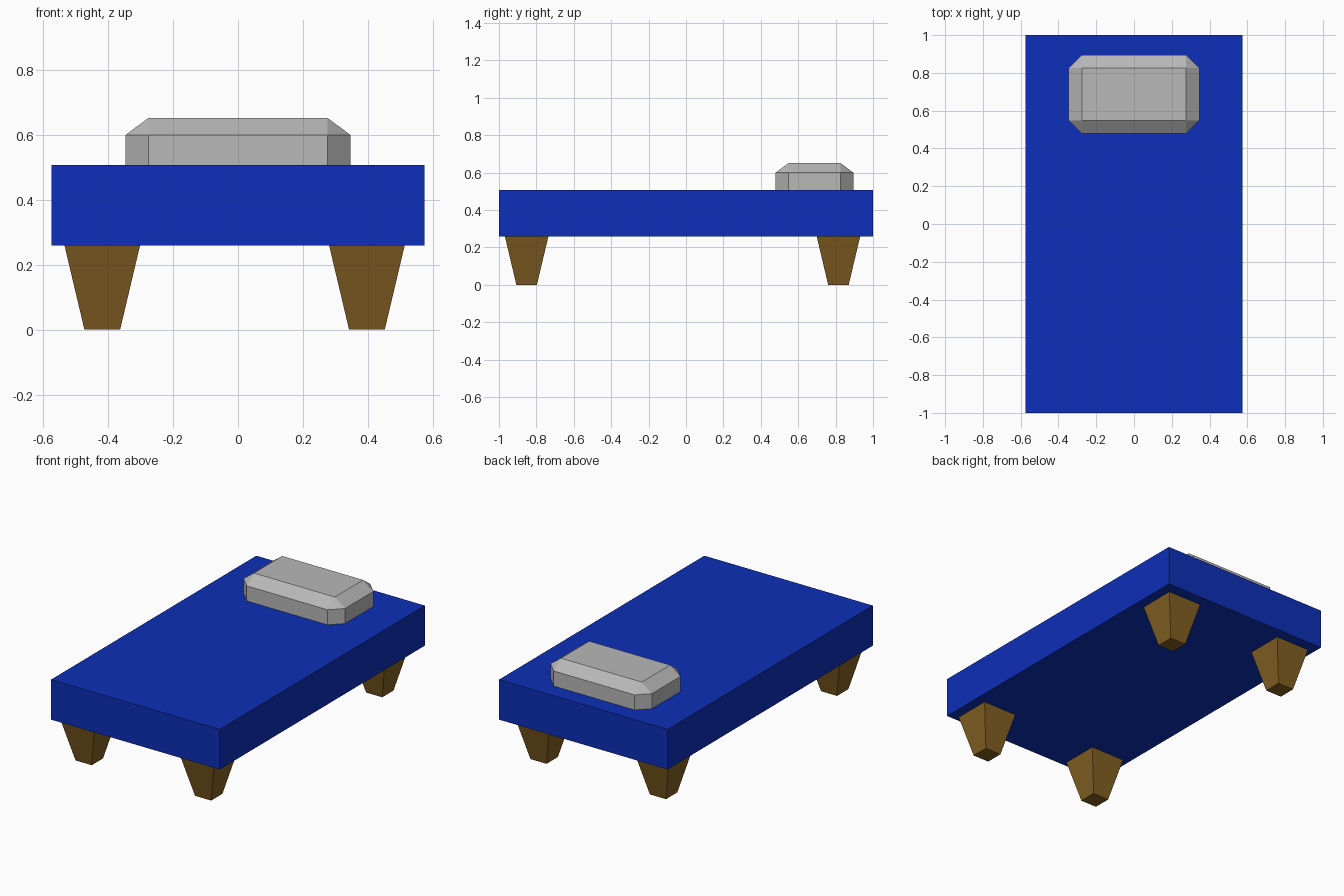
import bpy
import bmesh
from mathutils import Vector

old = bpy.data.objects.get("Cube")
if old:
    bpy.data.objects.remove(old, do_unlink=True)


def material(name, rgb):
    mat = bpy.data.materials.new(name)
    mat.use_nodes = True
    color = (*rgb, 1)
    mat.diffuse_color = color
    mat.node_tree.nodes["Principled BSDF"].inputs["Base Color"].default_value = color
    return mat


def finish(name, bm, mat, location=(0, 0, 0)):
    bmesh.ops.recalc_face_normals(bm, faces=bm.faces)
    mesh = bpy.data.meshes.new(name)
    bm.to_mesh(mesh)
    bm.free()
    mesh.materials.append(mat)
    obj = bpy.data.objects.new(name, mesh)
    obj.location = location
    bpy.context.collection.objects.link(obj)
    return obj


def tapered_box(name, mat, center, bottom, top, z0, z1):
    """Box whose bottom and top half sizes may differ."""
    bm = bmesh.new()
    bmesh.ops.create_cube(bm, size=2)
    for v in bm.verts:
        half, z = (top, z1) if v.co.z > 0 else (bottom, z0)
        v.co = Vector((v.co.x * half[0], v.co.y * half[1], z))
    return finish(name, bm, mat, (*center, 0))


blue = material("blue fabric", (0.004, 0.028, 0.48))
wood = material("brown wood", (0.225, 0.115, 0.016))
grey = material("grey pillow", (0.48, 0.48, 0.48))

# Mattress
tapered_box("mattress", blue, (0, 0), (0.575, 1), (0.575, 1), 0.26, 0.507)

# Tapered legs
for end, y in (("front", -0.852), ("back", 0.815)):
    for side, x in (("right", -0.418), ("left", 0.397)):
        tapered_box(f"{end}_{side}_leg", wood, (x, y),
                    (0.055, 0.055), (0.117, 0.117), 0, 0.262)

# Pillow: octagonal sides with a chamfered rectangular top
outer, inner = (0.346, 0.208), (0.276, 0.138)
bm = bmesh.new()
for sx in (-1, 1):
    for sy in (-1, 1):
        for z in (0.5, 0.6):
            bm.verts.new((sx * outer[0], sy * inner[1], z))
            bm.verts.new((sx * inner[0], sy * outer[1], z))
        bm.verts.new((sx * inner[0], sy * inner[1], 0.652))
bmesh.ops.convex_hull(bm, input=bm.verts)
bmesh.ops.dissolve_limit(bm, angle_limit=0.02, verts=bm.verts, edges=bm.edges)
finish("pillow", bm, grey, (0, 0.687, 0))
